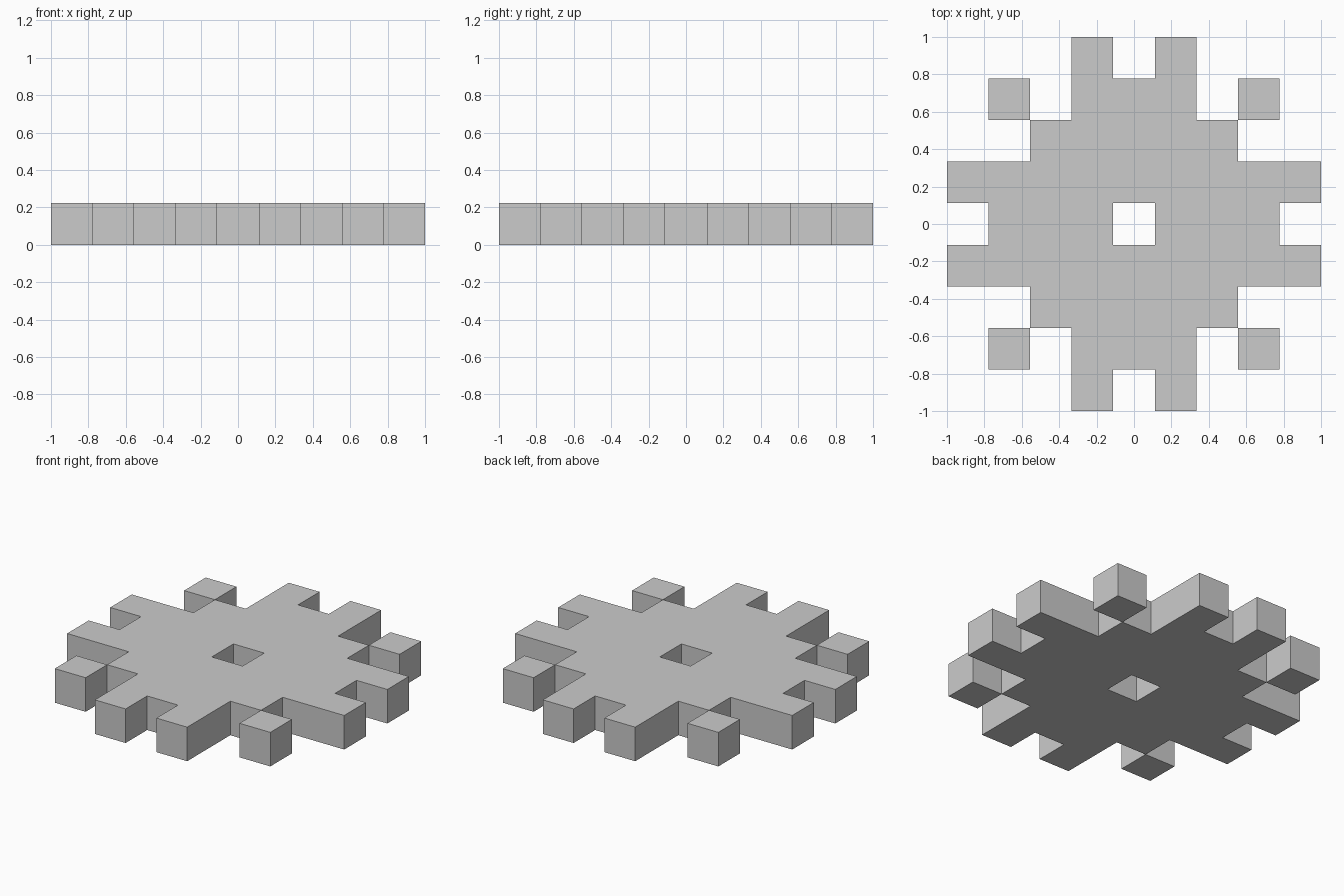
import bpy, bmesh

if "Cube" in bpy.data.objects:
    bpy.data.objects.remove(bpy.data.objects["Cube"])

U = 2 / 9  # the gear is laid out on a 9 x 9 grid of square cells


def plate(name, cells):
    """Flat sheet of grid cells, thickened upward from z = 0."""
    bm = bmesh.new()
    for i, j in cells:
        corners = [(-.5, -.5), (.5, -.5), (.5, .5), (-.5, .5)]
        bm.faces.new([bm.verts.new(((i + a) * U, (j + b) * U, 0)) for a, b in corners])
    bmesh.ops.remove_doubles(bm, verts=bm.verts[:], dist=1e-4)
    mesh = bpy.data.meshes.new(name)
    bm.to_mesh(mesh)
    bm.free()
    obj = bpy.data.objects.new(name, mesh)
    bpy.context.collection.objects.link(obj)
    solid = obj.modifiers.new("thickness", 'SOLIDIFY')
    solid.thickness = U
    solid.offset = 1
    return obj


# Gear body: half-width of each row, by distance from the centre row
half_width = [3, 4, 2, 1, 1]
body = [(i, j) for j in range(-4, 5) for i in range(-4, 5)
        if abs(i) <= half_width[abs(j)]]
# Remove the axle hole and the notches at the top and bottom
body = [c for c in body if c not in {(0, 0), (0, 4), (0, -4)}]
plate("gear_body", body)

# Diagonal teeth touching the body only at their corners
for sx, side in ((-1, "left"), (1, "right")):
    for sy, end in ((-1, "front"), (1, "back")):
        plate(f"corner_tooth_{end}_{side}", [(3 * sx, 3 * sy)])
